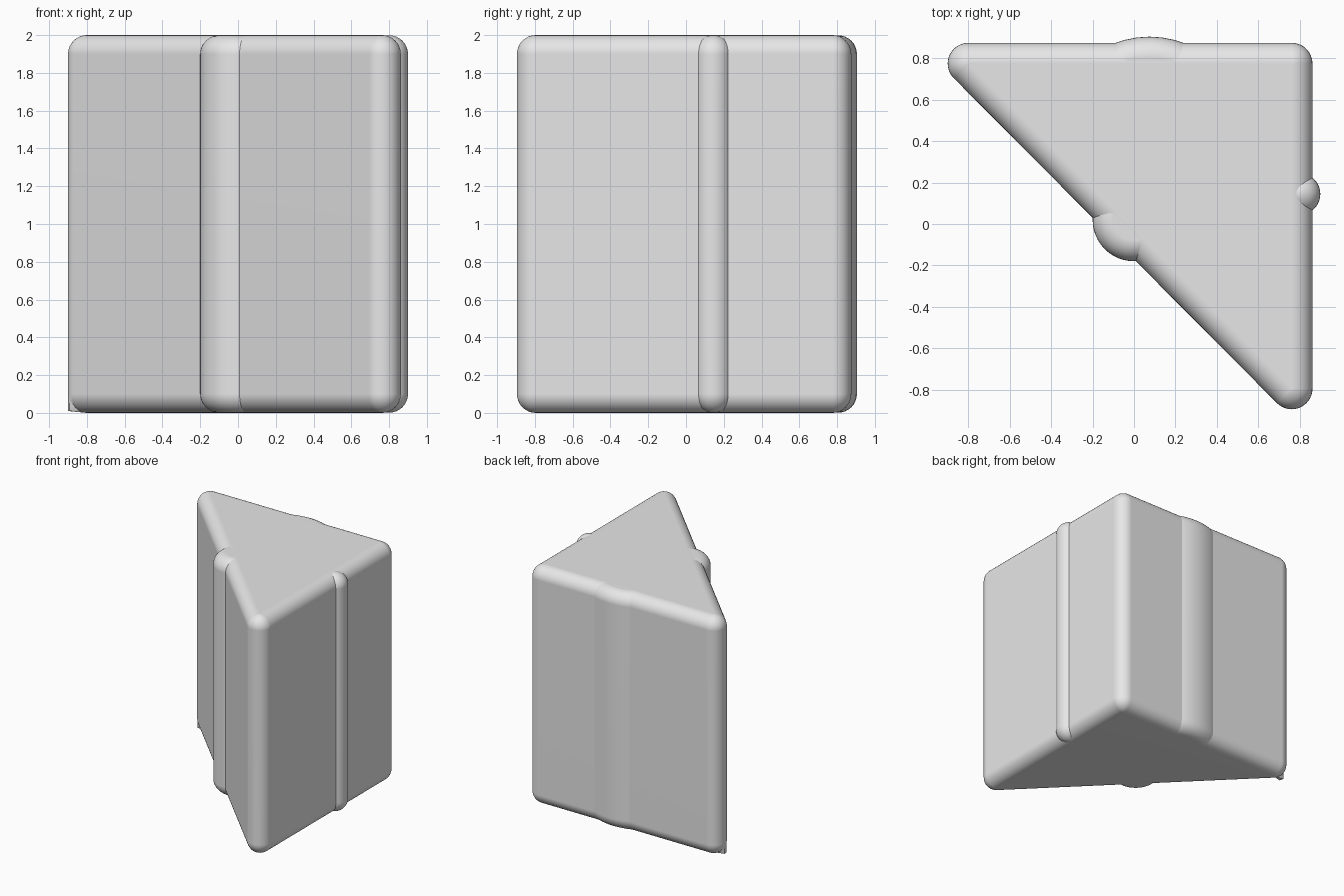
import bpy
import bmesh
import math
from mathutils import Vector

cube = bpy.data.objects.get("Cube")
if cube:
    bpy.data.objects.remove(cube, do_unlink=True)

grey = bpy.data.materials.new("light_grey")
grey.use_nodes = True
colour = (0.8, 0.8, 0.8, 1)
grey.diffuse_color = colour
for node in grey.node_tree.nodes:
    if node.type == "BSDF_PRINCIPLED":
        node.inputs["Base Color"].default_value = colour

FILLET = 0.1
HEIGHT = 2.0
STEPS = 8  # rings in each rounded rim


def outline(corners):
    """Core point and outward direction for every vertex of a rounded outline."""
    points = []
    for centre, radius, start, end in corners:
        count = max(8, round((end - start) / 7.5))
        last = count if end - start >= 360 else count + 1
        for i in range(last):
            a = math.radians(start + (end - start) * i / count)
            d = Vector((math.cos(a), math.sin(a)))
            points.append((Vector(centre) + d * (radius - FILLET), d))
    return points


def rounded_column(name, corners, sink=0.0, unrounded=None):
    """Column with filleted top and bottom rims."""
    levels = []
    for i in range(STEPS + 1):
        t = math.pi / 2 * i / STEPS
        levels.append((FILLET * math.sin(t), FILLET - FILLET * math.cos(t) + sink))
    levels += [(r, HEIGHT - z) for r, z in reversed(levels)]
    bm = bmesh.new()
    rings = []
    for r, z in levels:
        ring = []
        for core, d in outline(corners):
            radius, height = r, z
            if unrounded and z < FILLET and unrounded(core, d):
                radius, height = FILLET, max(z, 0.01)
            p = core + d * radius
            ring.append(bm.verts.new((p.x, p.y, height)))
        rings.append(ring)
    n = len(rings[0])
    for low, high in zip(rings, rings[1:]):
        for i in range(n):
            j = (i + 1) % n
            bm.faces.new((low[i], low[j], high[j], high[i]))
    bm.faces.new(list(reversed(rings[0])))
    bm.faces.new(rings[-1])
    bmesh.ops.remove_doubles(bm, verts=bm.verts, dist=0.0001)
    bmesh.ops.recalc_face_normals(bm, faces=bm.faces)
    mesh = bpy.data.meshes.new(name)
    bm.to_mesh(mesh)
    bm.free()
    mesh.materials.append(grey)
    obj = bpy.data.objects.new(name, mesh)
    bpy.context.collection.objects.link(obj)
    bpy.ops.object.select_all(action="DESELECT")
    obj.select_set(True)
    bpy.context.view_layer.objects.active = obj
    bpy.ops.object.shade_smooth_by_angle(angle=math.radians(35))
    # keeps the broad flat faces evenly shaded
    flat = obj.modifiers.new("even_shading", "WEIGHTED_NORMAL")
    flat.keep_sharp = True
    return obj


# Triangular body; the foot of its left-hand corner keeps a square edge
rounded_column(
    "prism_body",
    [((0.762, 0.775), FILLET, 0, 90),
     ((-0.8, 0.775), FILLET, 90, 225),
     ((0.762, -0.795), FILLET, 225, 360 - 0.01)],
    unrounded=lambda core, d: core.x < -0.7 and d.x < -0.9 and d.y < 0.1,
)

# Half-round ribs, one on each side
ribs = {
    "diagonal_rib": ((0.0, 0.02), 0.2),
    "side_rib": ((0.8, 0.145), 0.1),
    "back_rib": ((0.075, 0.435), 0.47),
}
for rib_name, (centre, radius) in ribs.items():
    rounded_column(rib_name, [(centre, radius, 0, 360)], sink=0.001)
